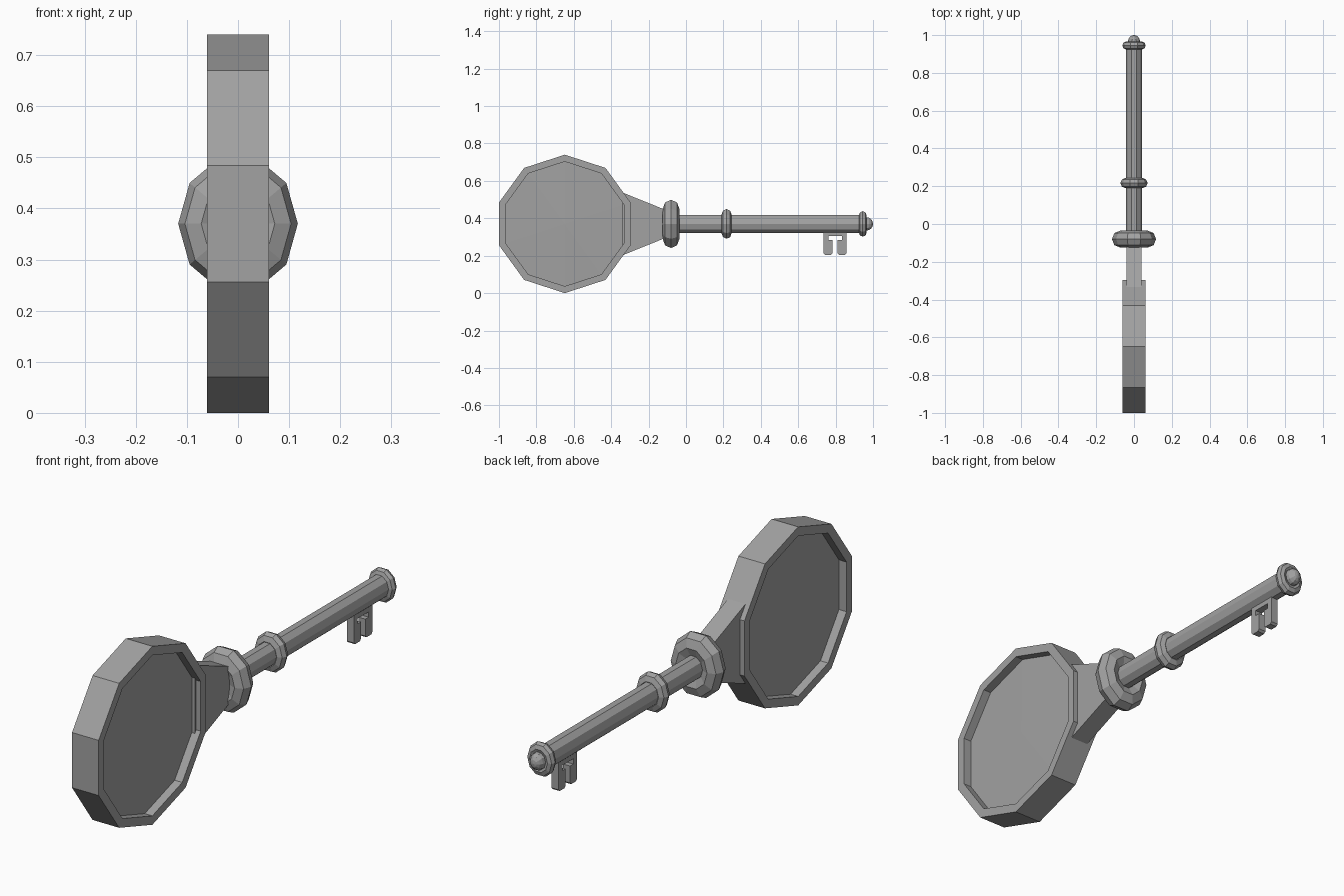
import bpy, bmesh
from math import sin, cos, pi, tau

if "Cube" in bpy.data.objects:
    bpy.data.objects.remove(bpy.data.objects["Cube"])

MID = 0.37       # height of the key's axis
STRETCH = 1.16   # round parts are a little taller than wide
SIDES = 10

metal = bpy.data.materials.new("grey_metal")
metal.use_nodes = True
grey = (0.36, 0.36, 0.36, 1)
metal.diffuse_color = grey
metal.node_tree.nodes["Principled BSDF"].inputs["Base Color"].default_value = grey


def finish(name, bm):
    bmesh.ops.recalc_face_normals(bm, faces=bm.faces)
    mesh = bpy.data.meshes.new(name)
    bm.to_mesh(mesh)
    bm.free()
    mesh.materials.append(metal)
    obj = bpy.data.objects.new(name, mesh)
    bpy.context.collection.objects.link(obj)
    return obj


def lathe(name, profile, closed=False):
    """Turn a list of (y, radius) around the key's axis."""
    bm = bmesh.new()
    rings = [[bm.verts.new((r * cos(tau * i / SIDES), y,
                            MID + STRETCH * r * sin(tau * i / SIDES)))
              for i in range(SIDES)] for y, r in profile]
    pairs = list(zip(rings, rings[1:]))
    if closed:
        pairs.append((rings[-1], rings[0]))
    else:
        bm.faces.new(rings[0])
        bm.faces.new(rings[-1])
    for a, b in pairs:
        for i in range(SIDES):
            j = (i + 1) % SIDES
            bm.faces.new((a[i], a[j], b[j], b[i]))
    return finish(name, bm)


def collar(name, y, outer, minor, steps=8):
    lathe(name, [(y + minor * sin(tau * k / steps),
                  outer - minor + minor * cos(tau * k / steps))
                 for k in range(steps)], closed=True)


def plate(name, outline, half):
    """Extrude a (y, z) outline across x."""
    bm = bmesh.new()
    face = bm.faces.new([bm.verts.new((-half, y, z)) for y, z in outline])
    out = bmesh.ops.extrude_face_region(bm, geom=[face])
    moved = [v for v in out["geom"] if isinstance(v, bmesh.types.BMVert)]
    bmesh.ops.translate(bm, verts=moved, vec=(2 * half, 0, 0))
    return finish(name, bm)


# Ten-sided grip with a recessed, faintly domed panel on both sides
bm = bmesh.new()
grip_y, half = -0.648, 0.061
loops = []
for x, r in ((-0.026, 0.333), (-half, 0.333), (-half, 0.37),
             (half, 0.37), (half, 0.333), (0.026, 0.333)):
    loops.append([bm.verts.new((x, grip_y + r * sin(tau * i / SIDES),
                                MID + r * cos(tau * i / SIDES)))
                  for i in range(SIDES)])
hubs = [bm.verts.new((x, grip_y, MID)) for x in (-0.032, 0.032)]
for i in range(SIDES):
    j = (i + 1) % SIDES
    for a, b in zip(loops, loops[1:]):
        bm.faces.new((a[i], a[j], b[j], b[i]))
    bm.faces.new((hubs[0], loops[0][i], loops[0][j]))
    bm.faces.new((hubs[1], loops[-1][i], loops[-1][j]))
finish("grip", bm)

# Tapered neck between grip and shaft
plate("neck", [(-0.34, MID - 0.168), (-0.08, MID - 0.063),
               (-0.08, MID + 0.063), (-0.34, MID + 0.168)], 0.04)

# Shaft with three ring collars and a rounded tip
lathe("shaft", [(-0.09, 0.043), (0.95, 0.043)])
collar("large_collar", -0.08, 0.117, 0.045)
collar("middle_collar", 0.217, 0.072, 0.027)
collar("end_collar", 0.945, 0.062, 0.021)
lathe("tip", [(0.965 + 0.035 * sin(pi / 2 * k / 4), 0.031 * cos(pi / 2 * k / 4) + 0.001)
              for k in range(5)])

# Key bit: two teeth with a T-shaped slot between them
centre, top, bottom, chamfer = 0.797, 0.345, 0.205, 0.008
right_half = [(0.014, 0.283), (0.014, bottom + chamfer), (0.014 + chamfer, bottom),
              (0.061 - chamfer, bottom), (0.061, bottom + chamfer), (0.061, top)]
slot = [(0.036, 0.305), (0.036, 0.283)]
side = slot + right_half
outline = [(centre + y, z) for y, z in side]
outline += [(centre - y, z) for y, z in reversed(side)]
plate("key_bit", outline, 0.016)
